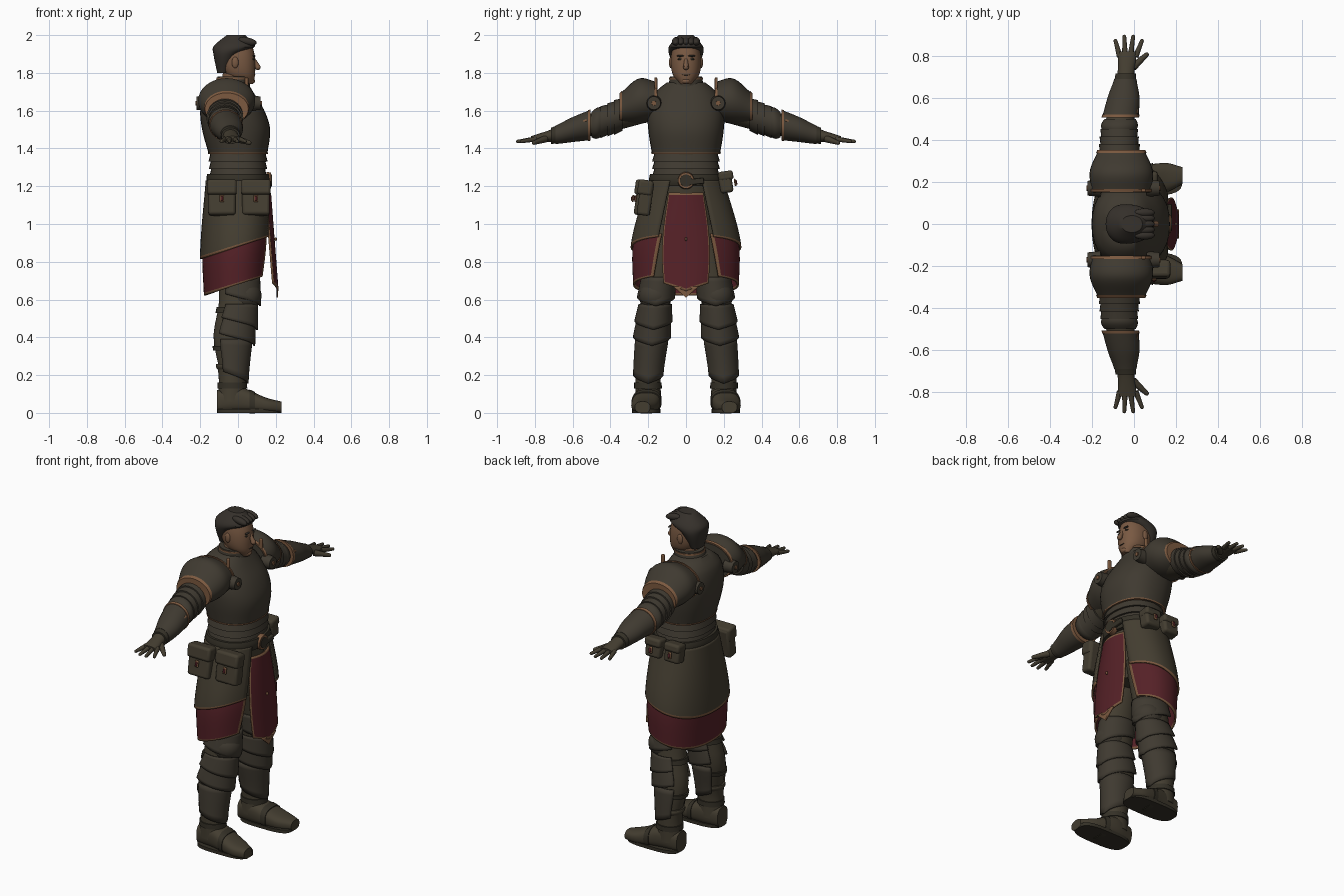
import bpy, bmesh, math
from mathutils import Vector, Matrix

if "Cube" in bpy.data.objects:
    bpy.data.objects.remove(bpy.data.objects["Cube"])


def material(name, *rgb):
    mat = bpy.data.materials.new(name)
    mat.use_nodes = True
    mat.diffuse_color = (*rgb, 1)
    bsdf = next(node for node in mat.node_tree.nodes if node.type == 'BSDF_PRINCIPLED')
    bsdf.inputs["Base Color"].default_value = (*rgb, 1)
    return mat


armour = material("dark armour", .05, .042, .03)
leather = material("brown leather", .057, .047, .03)
strap = material("dark strap", .035, .03, .02)
skin = material("skin", .19, .1, .055)
hair = material("hair", .036, .03, .024)
trim = material("bronze trim", .2, .1, .05)
cloth = material("red cloth", .09, .015, .02)
parts = []


def finish(bm, name, *mats):
    bmesh.ops.recalc_face_normals(bm, faces=bm.faces)
    mesh = bpy.data.meshes.new(name)
    bm.to_mesh(mesh)
    bm.free()
    for mat in mats:
        mesh.materials.append(mat)
    obj = bpy.data.objects.new(name, mesh)
    bpy.context.collection.objects.link(obj)
    parts.append(obj)
    return obj


def mix(a, b, t):
    return a + (b - a) * t


def at(profile, position):
    """Smoothly interpolated ring (position, centre u, centre v, radius u, radius v)."""
    last = len(profile) - 1
    k = max(i for i in range(last) if i == 0 or profile[i][0] <= position)
    start, end = profile[k], profile[k + 1]
    span = end[0] - start[0]
    t = (position - start[0]) / span

    def slope(i, axis):
        before, after = profile[max(i - 1, 0)], profile[min(i + 1, last)]
        return (after[axis] - before[axis]) / (after[0] - before[0])

    return [mix(a, b, t * t * (3 - 2 * t))
            + span * t * (1 - t) * ((1 - t) * slope(k, axis) - t * slope(k + 1, axis))
            for axis, (a, b) in enumerate(zip(start, end))]


def ring_point(ring, angle, out=0, power=2):
    _, cu, cv, ru, rv = ring
    c, s = (math.copysign(abs(k) ** (2 / power), k) for k in (math.cos(angle), math.sin(angle)))
    return cu + (ru + out) * c, cv + (rv + out) * s


def tube(name, mat, axis, profile, low=None, high=None, out=0, bulge=0, flare=0, side=1, power=2):
    """Loft along a profile, or a band wrapped around part of it."""
    low = profile[0][0] if low is None else low
    high = profile[-1][0] if high is None else high
    sides, steps = 32, 16
    bm = bmesh.new()
    loops = []
    for step in range(steps + 1):
        t = step / steps
        a = mix(low, high, t)
        ring, grow = at(profile, a), out + bulge * math.sin(math.pi * t) + flare * t
        loop = []
        for i in range(sides):
            u, v = ring_point(ring, math.tau * i / sides, grow, power)
            x, y, z = {'x': (a, u, v), 'y': (u, a, v), 'z': (u, v, a)}[axis]
            loop.append(bm.verts.new((x, y * side, z)))
        loops.append(loop)
    for lower, upper in zip(loops, loops[1:]):
        for i in range(sides):
            j = (i + 1) % sides
            bm.faces.new((lower[i], lower[j], upper[j], upper[i]))
    bm.faces.new(loops[0])
    bm.faces.new(loops[-1])
    return finish(bm, name, mat)


def sheet(name, mats, point, nu, nv, rule=lambda i, j: 0):
    """Curved plate from a function of u and v, coloured by a rule on its cells."""
    bm = bmesh.new()
    grid = [[bm.verts.new(point(i / nu, j / nv)) for j in range(nv + 1)] for i in range(nu + 1)]
    for i in range(nu):
        for j in range(nv):
            face = bm.faces.new((grid[i][j], grid[i + 1][j], grid[i + 1][j + 1], grid[i][j + 1]))
            face.material_index = rule(i, j)
    solid = finish(bm, name, *mats).modifiers.new("thickness", 'SOLIDIFY')
    solid.thickness, solid.offset = .01, 0


def blob(name, mat, loc, size, tilt=0):
    bm = bmesh.new()
    bmesh.ops.create_uvsphere(bm, u_segments=20, v_segments=12, radius=1)
    bm.transform(Matrix.Translation(loc) @ Matrix.Rotation(tilt, 4, 'Y') @ Matrix.Diagonal((*size, 1)))
    finish(bm, name, mat)


def box(name, mat, loc, size, tilt=0, bevel=.005):
    bm = bmesh.new()
    bmesh.ops.create_cube(bm, size=1)
    bm.transform(Matrix.Translation(loc) @ Matrix.Rotation(tilt, 4, 'X') @ Matrix.Diagonal((*size, 1)))
    mod = finish(bm, name, mat).modifiers.new("round", 'BEVEL')
    mod.width, mod.segments = bevel, 3


def rod(name, mat, start, end, wide, narrow, tip=False):
    start, end = Vector(start), Vector(end)
    bm = bmesh.new()
    bmesh.ops.create_cone(bm, cap_ends=True, segments=24, radius1=wide, radius2=narrow, depth=(end - start).length)
    turn = (end - start).to_track_quat('Z', 'Y').to_matrix().to_4x4()
    bm.transform(Matrix.Translation((start + end) / 2) @ turn)
    if tip:
        bmesh.ops.create_uvsphere(bm, u_segments=12, v_segments=8, radius=narrow, matrix=Matrix.Translation(end))
    finish(bm, name, mat)


# Main body profiles
neck = [(1.66, -.04, 0, .06, .06), (1.8, -.02, 0, .06, .06)]
head = [(1.74, .04, 0, .04, .03), (1.79, .01, 0, .08, .07), (1.88, -.01, 0, .1, .08), (1.97, -.01, 0, .08, .06)]
scalp = [(1.8, -.08, 0, .03, .05), (1.9, -.06, 0, .07, .09), (1.94, -.02, 0, .11, .09), (2, -.01, 0, .05, .04)]
chest = [(1.37, 0, 0, .155, .18), (1.5, -.01, 0, .18, .2), (1.6, -.03, 0, .17, .2),
         (1.7, -.05, 0, .13, .16), (1.75, -.04, 0, .09, .1)]
waist = [(.9, -.01, 0, .12, .17), (1.2, 0, 0, .14, .17), (1.4, 0, 0, .15, .17)]
skirt_shape = [(.65, -.01, 0, .17, .28), (.9, -.01, 0, .18, .28), (1.23, 0, 0, .16, .19)]
shoulder = [(.15, -.06, 1.65, .14, .1), (.25, -.06, 1.65, .15, .12), (.35, -.06, 1.61, .11, .08)]
arm = [(.2, -.06, 1.63, .1, .09), (.45, -.07, 1.54, .07, .065), (.6, -.05, 1.5, .06, .05),
       (.7, -.04, 1.47, .04, .035), (.82, -.03, 1.45, .045, .015)]
leg = [(.06, -.03, .2, .07, .06), (.2, -.03, .2, .065, .06), (.4, -.03, .18, .1, .08),
       (.6, 0, .16, .1, .08), (1, 0, .1, .12, .1)]
foot = [(-.11, .2, .06, .05, .06), (0, .2, .07, .07, .07), (.15, .22, .04, .07, .04), (.23, .23, .03, .04, .03)]
sole = [(0, .06, .21, .17, .075), (.02, .06, .21, .17, .075)]

# Head, face and hair
tube("neck", skin, 'z', neck)
tube("head", skin, 'z', head, power=2.2)
tube("hair", hair, 'z', scalp, power=2.2)
for k in range(-2, 3):
    blob("hair_lock", hair, (.05, k * .027, 1.967), (.05, .02, .02), .2)
rod("nose", skin, (.08, 0, 1.88), (.105, 0, 1.83), .007, .015, tip=True)
blob("chin", skin, (.07, 0, 1.757), (.02, .025, .016))
blob("mouth", strap, (.088, 0, 1.79), (.006, .02, .003))
for side in (1, -1):
    blob("ear", skin, (-.015, side * .08, 1.855), (.018, .01, .03))
    blob("eye", strap, (.08, side * .03, 1.873), (.008, .014, .006))
    blob("eyebrow", hair, (.085, side * .03, 1.89), (.008, .02, .005))

# Breastplate, collar and layered waist
tube("breastplate", armour, 'z', chest, power=2.3)
tube("breastplate_hem", trim, 'z', chest, 1.37, 1.378, out=.003, power=2.3)
tube("collar", armour, 'z', neck, 1.69, 1.78, out=.04, flare=-.015)
tube("collar_rim", trim, 'z', neck, 1.765, 1.775, out=.03)
tube("hips", leather, 'z', waist)
for k in range(3):
    low = 1.25 + k * .04
    tube("waist_plate", armour, 'z', waist, low, low + .05, out=.01, flare=-.015, power=2.3)

# Belt and buckle
tube("belt", strap, 'z', waist, 1.2, 1.265, out=.02, bulge=.006, power=2.2)
rod("buckle", trim, (.15, 0, 1.23), (.176, 0, 1.23), .046, .042)
rod("buckle_centre", strap, (.15, 0, 1.23), (.18, 0, 1.23), .033, .032)
box("belt_tongue", strap, (.17, .05, 1.225), (.02, .09, .03), .1)


# Pouches hanging at the hips
def pouch(name, x, y, z, width, height):
    tilt = math.copysign(.15, y)
    outward = math.copysign(.05, y)
    box(name, leather, (x, y, z), (width, .07, height), tilt, .015)
    box(name + "_flap", leather, (x, y, z + height * .32), (width * 1.07, .08, height * .45), tilt, .015)
    box(name + "_clasp", trim, (x, y + outward, z), (.024, .01, .04), tilt)
    box(name + "_gem", cloth, (x, y + outward * 1.1, z), (.012, .012, .025), tilt)


pouch("rear_pouch", -.085, -.23, 1.135, .145, .18)
pouch("front_pouch", .095, -.215, 1.135, .145, .18)
for x in (-.07, .06):
    pouch("small_pouch", x, .21, 1.22, .1, .11)


# Skirt open at the front, with a red lower layer
def skirt(top, bottom, out):
    def point(u, v):
        z = mix(top, bottom, v)
        ring = at(skirt_shape, z)
        start = math.asin((.28 - z / 6) / ring[4])
        x, y = ring_point(ring, mix(start, math.tau - start, u), out, 2.2)
        return x, y, z + x * v / 3
    return point


sheet("leather_skirt", (leather, trim), skirt(1.23, .88, .006), 48, 30, lambda i, j: int(j == 29))
sheet("cloth_skirt", (cloth, trim), skirt(.95, .68, -.006), 72, 24, lambda i, j: int(i in (0, 71) or j == 23))


# Front tabard with bronze border and a pointed lining
def tabard(u, v):
    s = 2 * u - 1
    bottom = mix(.645, .685, abs(s))
    return mix(.17, .21, v) - s * s / 40, s * (.09 + .035 * math.sin(v * 2.3)), mix(1.165, bottom, v)


def tabard_point(u, v):
    return .208, (u - .5) * .14 * (1 - v), mix(.67, .61, v)


sheet("front_tabard", (cloth, trim), tabard, 32, 40, lambda i, j: int(i in (0, 31) or j in (0, 39)))
sheet("tabard_tip", (trim,), tabard_point, 8, 4)
box("tabard_stud", trim, (.2, 0, .92), (.012, .012, .018))

for side in (1, -1):
    # Shoulder guard, lames and strap discs
    tube("shoulder_guard", armour, 'y', shoulder, side=side)
    tube("guard_inner_trim", trim, 'y', shoulder, .153, .167, out=.007, side=side)
    tube("guard_outer_trim", trim, 'y', shoulder, .338, .351, out=.005, side=side)
    box("guard_crest", trim, (.045, side * .16, 1.73), (.02, .016, .09))
    for k in range(3):
        low = .335 + k * .036
        tube("arm_lame", armour, 'y', arm, low, low + .045, out=.01, flare=.01, side=side)
    for x, way in ((.1, 1), (-.2, -1)):
        rod("strap_disc", armour, (x - way * .04, side * .17, 1.64), (x + way * .02, side * .17, 1.64), .042, .035)
        rod("disc_stud", trim, (x, side * .17, 1.64), (x + way * .026, side * .17, 1.64), .014, .012)

    # Arm with glove, elbow guard and bracer
    tube("arm", leather, 'y', arm, side=side)
    tube("elbow_guard", armour, 'y', arm, .44, .5, out=.007, bulge=.012, side=side)
    tube("bracer", armour, 'y', arm, .51, .69, out=.02, flare=-.008, side=side)
    tube("bracer_trim", trim, 'y', arm, .505, .52, out=.023, side=side)
    rod("bracer_ridge", trim, (.012, side * .525, 1.55), (.008, side * .61, 1.51), .008, .004)
    tube("wrist_band", strap, 'y', arm, .69, .715, out=.01, side=side)

    # Spread fingers and thumb
    for k in range(4):
        spread = k - 1.5
        reach = .893 - spread * spread / 100
        rod("finger", leather, (-.03 + spread * .025, side * .795, 1.45), (-.025 + spread * .042, side * reach, 1.437),
            .014, .009, tip=True)
    rod("thumb", leather, (-.005, side * .745, 1.45), (.06, side * .805, 1.43), .019, .011, tip=True)

    # Leg with knee cap and straps
    tube("leg", leather, 'z', leg, side=side)
    blob("knee_cap", armour, (.035, side * .163, .62), (.09, .087, .085))
    tube("knee_strap", strap, 'z', leg, .53, .56, out=.01, side=side)
    tube("calf_strap", strap, 'z', leg, .33, .355, out=.01, side=side)

    # Overlapping pointed leg plates
    for top, low in ((.72, .61), (.575, .485), (.5, .4), (.39, .2)):
        def plate(u, v):
            s = 2 * u - 1
            z = mix(top, low, v)
            x, y = ring_point(at(leg, z), s * 2.2, mix(.004, .016, v))
            return x, side * y, z - v * mix(.045, -.02, abs(s))
        sheet("leg_plate", (armour,), plate, 24, 6)

    # Boot
    tube("boot_shaft", leather, 'z', leg, .06, .25, out=.008, side=side)
    tube("boot_cuff", leather, 'z', leg, .23, .26, out=.01, bulge=.005, side=side)
    tube("boot_foot", leather, 'x', foot, side=side, power=2.6)
    tube("boot_sole", strap, 'z', sole, side=side, power=3.2)
    tube("ankle_strap", strap, 'z', leg, .13, .16, out=.014, side=side)
    tube("instep_strap", strap, 'x', foot, .06, .09, out=.004, side=side, power=2.6)

# Smooth shading with sharp edges kept
bpy.ops.object.select_all(action='DESELECT')
for obj in parts:
    obj.select_set(True)
bpy.context.view_layer.objects.active = parts[0]
bpy.ops.object.shade_smooth_by_angle(angle=math.radians(40))
